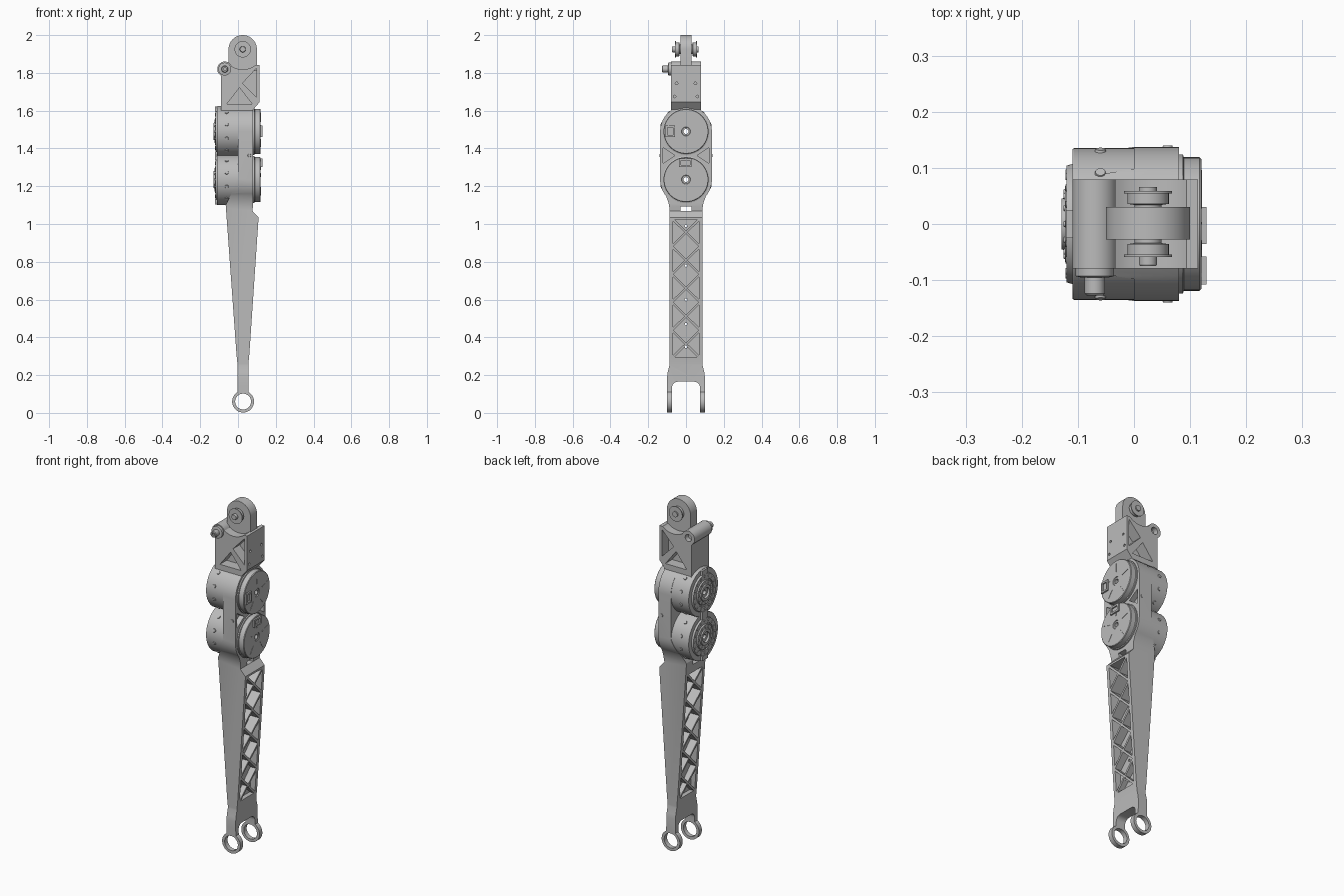
import bpy, bmesh
from math import sin, cos, radians, pi, dist
from mathutils import Vector, Matrix

if "Cube" in bpy.data.objects:
    bpy.data.objects.remove(bpy.data.objects["Cube"])

GREY = bpy.data.materials.new("machined grey")
GREY.use_nodes = True
GREY.diffuse_color = (0.5, 0.5, 0.5, 1)
GREY.node_tree.nodes["Principled BSDF"].inputs["Base Color"].default_value = (0.5, 0.5, 0.5, 1)

MOTORS = (1.49, 1.235)      # motor axis heights
ROLLER = (0.025, 1.925)     # top pivot in x, z
EYE = (0.027, 0.06)         # fork eye in x, z
BOSS = (-0.07, 1.82)        # side pin boss in x, z


def place(axis, u, v, w):
    return (w, u, v) if axis == "x" else (u, w, v)


def finish(name, bm):
    bmesh.ops.recalc_face_normals(bm, faces=bm.faces)
    mesh = bpy.data.meshes.new(name)
    bm.to_mesh(mesh)
    bm.free()
    obj = bpy.data.objects.new(name, mesh)
    mesh.materials.append(GREY)
    bpy.context.collection.objects.link(obj)
    return obj


def prisms(name, axis, items):
    """items: (outline, low, high) extruded along the axis"""
    bm = bmesh.new()
    for outline, low, high in items:
        ends = [[bm.verts.new(place(axis, u, v, w)) for u, v in outline] for w in (low, high)]
        bm.faces.new(ends[0])
        bm.faces.new(ends[1])
        for i in range(len(outline)):
            j = (i + 1) % len(outline)
            bm.faces.new((ends[0][i], ends[0][j], ends[1][j], ends[1][i]))
    return finish(name, bm)


def lathe(name, axis, centre, profile, n=64):
    """profile: closed loop of (radius, position along axis)"""
    bm = bmesh.new()
    rings = []
    for k in range(n):
        c, s = cos(2 * pi * k / n), sin(2 * pi * k / n)
        rings.append([bm.verts.new(place(axis, centre[0] + r * c, centre[1] + r * s, w))
                      for r, w in profile])
    for k in range(n):
        a, b = rings[k], rings[(k + 1) % n]
        for i in range(len(profile)):
            j = (i + 1) % len(profile)
            bm.faces.new((a[i], a[j], b[j], b[i]))
    bmesh.ops.remove_doubles(bm, verts=bm.verts, dist=1e-5)
    return finish(name, bm)


def studs(name, spots, radius, height):
    """short round heads at (position, direction)"""
    bm = bmesh.new()
    for pos, way in spots:
        turn = Vector(way).to_track_quat("Z", "Y").to_matrix().to_4x4()
        bmesh.ops.create_cone(bm, cap_ends=True, segments=16, radius1=radius, radius2=radius * 0.8,
                              depth=height, matrix=Matrix.Translation(pos) @ turn)
    return finish(name, bm)


def combine(obj, other, how="DIFFERENCE"):
    mod = obj.modifiers.new("cut", "BOOLEAN")
    mod.operation, mod.object, mod.solver = how, other, "EXACT"
    bpy.context.view_layer.objects.active = obj
    bpy.ops.object.modifier_apply(modifier=mod.name)
    bpy.data.objects.remove(other)


def arc(centre, r, start, end, n=16):
    angles = [radians(start + (end - start) * i / n) for i in range(n + 1)]
    return [(centre[0] + r * cos(a), centre[1] + r * sin(a)) for a in angles]


def circle(centre, r, n=32):
    return arc(centre, r, 0, 360 - 360 / n, n - 1)


def box(u0, u1, v0, v1):
    return [(u0, v0), (u1, v0), (u1, v1), (u0, v1)]


def inset(poly, t):
    """shrink a triangle or rhombus by t on every side"""
    n = len(poly)
    lens = [dist(poly[(i + 1) % n], poly[(i + 2) % n]) for i in range(n)]
    total = sum(lens)
    cx, cy = (sum(l * p[k] for l, p in zip(lens, poly)) / total for k in (0, 1))
    area = abs(sum(poly[i][0] * poly[(i + 1) % n][1] - poly[(i + 1) % n][0] * poly[i][1]
                   for i in range(n)))
    f = 1 - t * total / area
    return [(cx + (x - cx) * f, cy + (y - cy) * f) for x, y in poly]


# Main casting: front outline crossed with side outline
front = (arc(EYE, 0.058, 59, -239, 32)
         + [(-0.003, 0.15), (-0.003, 0.26), (-0.008, 0.31), (-0.065, 1.1), (-0.035, 1.16),
            (0, 1.24), (0, 1.585), (-0.09, 1.6)]
         + arc(BOSS, 0.04, 240, 20) + arc(ROLLER, 0.107, 238, 310)
         + [(0.114, 1.843), (0.114, 1.645), (0.08, 1.605), (0.08, 1.1), (0.076, 1.07),
            (0.108, 1.035), (0.108, 1.02), (0.06, 0.31), (0.055, 0.26), (0.055, 0.15)])
half = ([(0.1, -0.01), (0.1, 0.19), (0.097, 0.215), (0.088, 0.25), (0.088, 1.085), (0.092, 1.11)]
        + arc((0, MOTORS[1]), 0.137, -40, 0, 6) + arc((0, MOTORS[0]), 0.137, 0, 54.8, 8)
        + [(0.079, 1.9)])
side = half + [(-y, z) for y, z in reversed(half)]
casting = prisms("leg_casting", "y", [(front, -0.2, 0.2)])
combine(casting, prisms("side_shape", "x", [(side, -0.3, 0.3)]), "INTERSECT")

# Lattice pockets on both faces of the leg
W, Z0, STEP, CELLS = 0.075, 0.29, 0.148, 5
pockets = []
for i in range(CELLS):
    low, mid, top = Z0 + i * STEP, Z0 + (i + 0.5) * STEP, Z0 + (i + 1) * STEP
    pockets += [[(s * W, low), (s * W, top), (0, mid)] for s in (-1, 1)]
    if i < CELLS - 1:
        pockets.append([(0, mid), (W, top), (0, mid + STEP), (-W, top)])
TOP = Z0 + CELLS * STEP
pockets += [[(-W, Z0), (W, Z0), (0, Z0 + STEP / 2)], [(-W, TOP), (W, TOP), (0, TOP - STEP / 2)]]
pockets = [inset(p, 0.006) for p in pockets]
combine(casting, prisms("lattice", "x", [(p, a, b) for p in pockets
                                         for a, b in ((-0.2, 0.018), (0.032, 0.2))]))

# Fork slot, cable slot, web holes, motor bores and side windows
slot = [(-0.074, -0.1), (0.074, -0.1)] + arc((0.044, 0.135), 0.03, 0, 90, 6) \
    + arc((-0.044, 0.135), 0.03, 90, 180, 6)
through = [slot, box(-0.028, 0.028, 1.07, 1.093)]
through += [circle((0, z), 0.007, 12) for z in (0.35, 0.47, 0.6, 0.78, 0.99)]
through += [circle((0, z), 0.04) for z in MOTORS]
cuts = [(p, -0.3, 0.3) for p in through]
cuts += [([(s * 0.123, 1.405), (s * 0.123, 1.32), (s * 0.058, 1.3625)], 0.05, 0.2) for s in (-1, 1)]
cuts += [(circle((s * y, z), 0.007, 12), 0.1, 0.2) for s in (-1, 1)
         for y, z in ((0.05, 1.745), (0.06, 1.675))]
combine(casting, prisms("side_cuts", "x", cuts))

# Fork eyes, bracket pockets and boss recess
webs = [[(0.018, 1.745), (0.102, 1.835), (0.102, 1.66)], [(-0.068, 1.63), (0.008, 1.728), (0.084, 1.63)]]
cuts = [(circle(EYE, 0.042), -0.3, 0.3), (circle(BOSS, 0.02), 0.05, 0.2)]
cuts += [(inset(p, 0.004), a, b) for p in webs for a, b in ((-0.2, -0.018), (0.018, 0.2))]
combine(casting, prisms("front_cuts", "y", cuts))

# Top lug and its pivot
prisms("top_lug", "y", [(arc(ROLLER, 0.075, 0, 180, 28) + [(-0.05, 1.81), (0.1, 1.81)], -0.028, 0.03)])
lathe("pivot_pin", "y", ROLLER, [(0, -0.075), (0.014, -0.075), (0.016, -0.072), (0.016, 0.066), (0, 0.066)])
for label, s in (("front", -1), ("back", 1)):
    lathe(label + "_pivot_spool", "y", ROLLER,
          [(r, s * y) for r, y in ((0, 0.02), (0.024, 0.02), (0.024, 0.034), (0.037, 0.036),
                                   (0.037, 0.054), (0.043, 0.054), (0.043, 0.059), (0, 0.059))])

# Side pin in the boss
lathe("side_pin", "y", BOSS, [(0, -0.07), (0.034, -0.07), (0.034, -0.093), (0.026, -0.095),
                              (0.018, -0.095), (0.018, -0.124), (0.015, -0.127),
                              (0.008, -0.127), (0.008, -0.118), (0, -0.118)])

# Motors, one shape used twice
motor = [(0.013, -0.118), (0.028, -0.118), (0.03, -0.129), (0.045, -0.129), (0.047, -0.123),
         (0.068, -0.123), (0.07, -0.116), (0.076, -0.116), (0.078, -0.12), (0.104, -0.12),
         (0.107, -0.11), (0.133, -0.11), (0.135, -0.107), (0.135, 0.079), (0.124, 0.079),
         (0.124, 0.087), (0.119, 0.089), (0.119, 0.117), (0.116, 0.12), (0.024, 0.12),
         (0.022, 0.116), (0.013, 0.116)]
for label, z in zip(("upper", "lower"), MOTORS):
    lathe(label + "_motor", "x", (0, z), motor, 72)
    ring = [((-0.06, s * 0.135 * cos(a), z + 0.135 * sin(a)), (0, s * cos(a), sin(a)))
            for s in (-1, 1) for a in map(radians, (-48, -16, 16, 48))]
    studs(label + "_housing_screws", ring, 0.011, 0.008)
    for r, n, x, size in ((0.091, 16, -0.12, 0.007), (0.057, 12, -0.123, 0.006)):
        spots = [((x, r * cos(2 * pi * k / n), z + r * sin(2 * pi * k / n)), (-1, 0, 0)) for k in range(n)]
        studs(label + "_flange_screws", spots, size, 0.005)
    prisms(label + "_motor_lugs", "x", [(box(-0.025, 0.025, z + a, z + b), -0.121, -0.1)
                                        for a, b in ((0.105, 0.131), (-0.131, -0.105))])
    # thin radial marks on the cover
    marks = []
    for k in range(5):
        c, s = cos(2 * pi * k / 5 + 0.3), sin(2 * pi * k / 5 + 0.3)
        marks.append(([(r * c - t * s, z + r * s + t * c) for r, t in
                       ((0.05, -0.002), (0.1, -0.002), (0.1, 0.002), (0.05, 0.002))], 0.118, 0.1215))
    prisms(label + "_cover_marks", "x", marks)

# Cable sockets on the covers
for label, (y0, y1, z0, z1) in (("upper", (-0.108, -0.058, 1.46, 1.522)),
                                ("lower", (-0.036, 0.03, 1.302, 1.346))):
    socket = prisms(label + "_socket", "x", [(box(y0, y1, z0, z1), 0.11, 0.129)])
    g = 0.01
    combine(socket, prisms("recess", "x", [(box(y0 + g, y1 - g, z0 + g, z1 - g), 0.121, 0.15)]))

# Wall screws between the motors
studs("wall_screws", [((0.06, s * 0.137, 1.3625), (0, s, 0)) for s in (-1, 1)], 0.01, 0.006)

# Smooth curved faces, keep edges crisp
bpy.ops.object.select_all(action="DESELECT")
for obj in bpy.context.collection.objects:
    if obj.type == "MESH" and GREY.name in obj.data.materials:
        obj.select_set(True)
        bpy.context.view_layer.objects.active = obj
bpy.ops.object.shade_smooth_by_angle(angle=radians(28))
